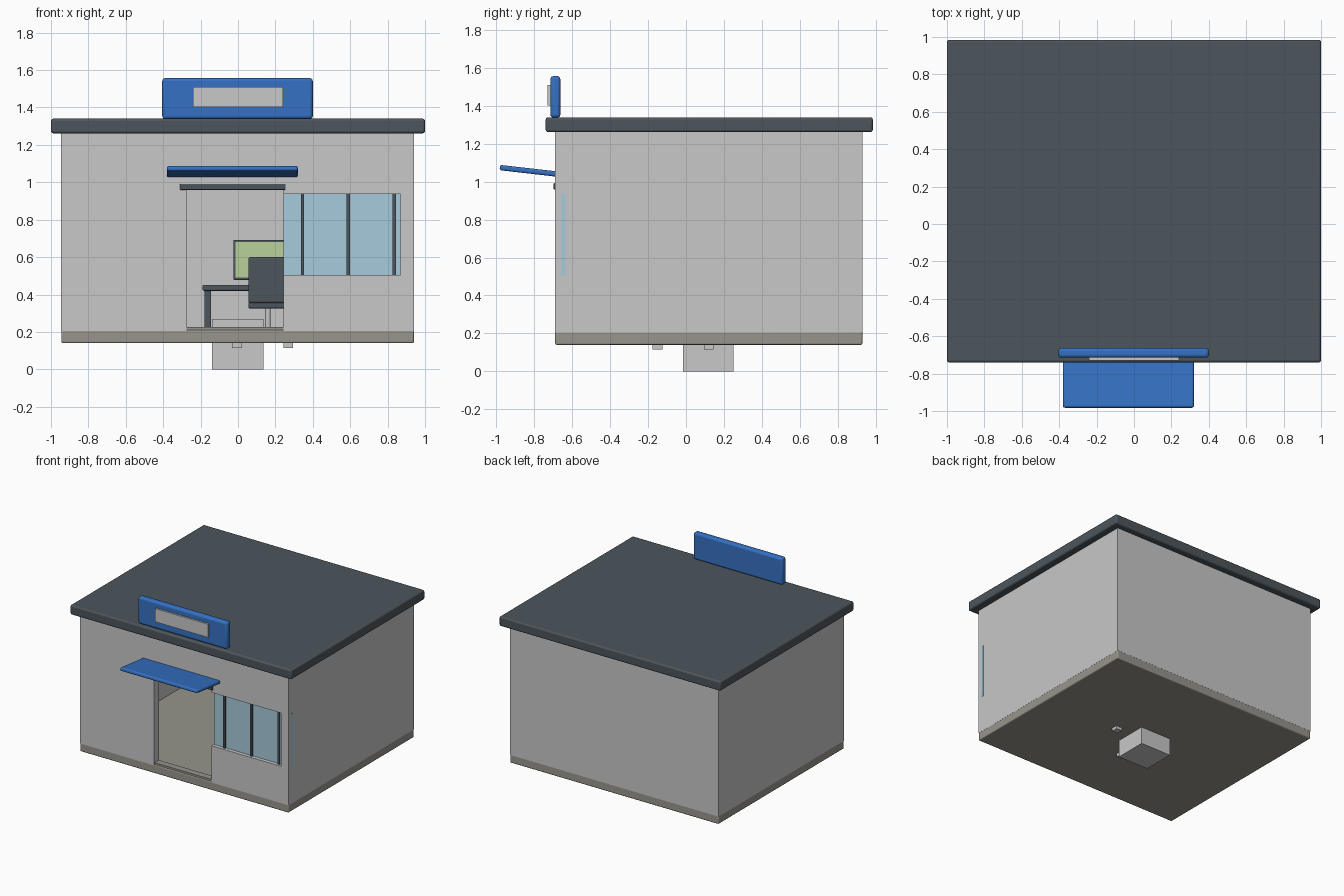
import bpy, math
from mathutils import Matrix

cube = bpy.data.objects.get("Cube")
if cube:
    bpy.data.objects.remove(cube, do_unlink=True)


def material(name, r, g, b):
    m = bpy.data.materials.new(name)
    m.use_nodes = True
    m.diffuse_color = (r, g, b, 1)
    m.node_tree.nodes["Principled BSDF"].inputs["Base Color"].default_value = (r, g, b, 1)
    return m


WALL = material("pale grey wall", 0.58, 0.58, 0.58)
DARK = material("dark slate", 0.075, 0.092, 0.108)
BLUE = material("sign blue", 0.035, 0.165, 0.55)
STONE = material("warm stone", 0.31, 0.30, 0.26)
GLASS = material("pale blue glass", 0.39, 0.60, 0.72)
GREEN = material("screen green", 0.48, 0.64, 0.32)


def box(name, mat, x, y, z, bevel=0.0, tilt=0.0):
    """Box from (min, max) pairs, optionally rounded and tilted about x."""
    bpy.ops.mesh.primitive_cube_add(size=1)
    ob = bpy.context.object
    ob.name = name
    ob.data.transform(Matrix.Diagonal((x[1] - x[0], y[1] - y[0], z[1] - z[0], 1)))
    ob.location = [(a + b) / 2 for a, b in (x, y, z)]
    ob.rotation_euler.x = tilt
    ob.data.materials.append(mat)
    if bevel:
        mod = ob.modifiers.new("rounded edges", 'BEVEL')
        mod.width, mod.segments = bevel, 3
        bpy.ops.object.shade_smooth_by_angle(angle=math.radians(40))
    return ob


# Shell dimensions
L, R, F, B = -0.945, 0.94, -0.69, 0.93
T = 0.06
LOW, TOP = 0.205, 1.27
DOOR_L, DOOR_R, DOOR_TOP = -0.275, 0.243, 0.99
WIN_R, WIN_LOW, WIN_TOP = 0.87, 0.503, 0.938
front = (F, F + T)

# Floor slab and roof
box("floor_slab", STONE, (L, R), (F, B), (0.14, 0.21), 0.008)
box("roof_slab", DARK, (-1, 1), (-0.74, 0.985), (1.262, 1.34), 0.012)

# Walls, with door and window openings left in the front
box("back_wall", WALL, (L, R), (B - T, B), (LOW, TOP))
box("right_wall", WALL, (L, L + T), (F + T, B - T), (LOW, TOP))
box("left_wall", WALL, (R - T, R), (F + T, B - T), (LOW, TOP))
box("front_wall_solid", WALL, (L, DOOR_L), front, (LOW, TOP))
box("front_wall_over_door", WALL, (DOOR_L, DOOR_R), front, (DOOR_TOP, TOP))
box("front_wall_under_window", WALL, (DOOR_R, R), front, (LOW, WIN_LOW))
box("front_wall_over_window", WALL, (DOOR_R, R), front, (WIN_TOP, TOP))
box("front_wall_corner", WALL, (WIN_R, R), front, (WIN_LOW, WIN_TOP))

# Doorway trim
box("door_threshold", STONE, (DOOR_L, DOOR_R), (F + 0.005, F + T), (0.205, 0.225))
box("door_header", DARK, (-0.31, 0.255), (F - 0.008, F + 0.02), (0.96, 0.992), 0.004)

# Window glass runs through the corner, with upright bars
box("window_glass", GLASS, (DOOR_R, R + 0.002), (-0.66, -0.635), (WIN_LOW, WIN_TOP))
for i, x in enumerate((0.345, 0.59, 0.835)):
    box(f"window_bar_{i + 1}", DARK, (x - 0.009, x + 0.009), (-0.672, -0.63),
        (WIN_LOW, WIN_TOP))

# Awning and roof sign
box("awning", BLUE, (-0.38, 0.32), (-0.983, -0.67), (1.043, 1.071), 0.01,
    math.radians(-6.5))
box("sign_board", BLUE, (-0.405, 0.4), (-0.715, -0.663), (1.338, 1.557), 0.016)
box("sign_plate", WALL, (-0.24, 0.24), (-0.73, -0.71), (1.402, 1.51))

# Desk and monitor
box("desk_top", DARK, (-0.19, 0.51), (0.36, 0.72), (0.42, 0.452), 0.008)
for x in (-0.18, 0.465):
    for y in (0.38, 0.665):
        box("desk_leg", DARK, (x, x + 0.035), (y, y + 0.035), (0.21, 0.425))
box("monitor_case", DARK, (-0.025, 0.345), (0.55, 0.59), (0.478, 0.692), 0.006)
box("monitor_screen", GREEN, (-0.013, 0.333), (0.543, 0.56), (0.49, 0.68))
box("monitor_stand", DARK, (0.13, 0.19), (0.56, 0.59), (0.45, 0.485))

# Chair
box("chair_seat", DARK, (0.055, 0.265), (0.1, 0.3), (0.325, 0.36), 0.01)
box("chair_back", DARK, (0.055, 0.265), (0.08, 0.115), (0.355, 0.6), 0.01)
bpy.ops.mesh.primitive_cylinder_add(vertices=16, radius=0.015, depth=0.13,
                                    location=(0.16, 0.2, 0.27))
bpy.context.object.name = "chair_column"
bpy.context.object.data.materials.append(WALL)
bpy.ops.object.shade_smooth_by_angle(angle=math.radians(40))

# Foundation block and small feet below the slab
box("foundation_block", WALL, (-0.14, 0.135), (-0.015, 0.25), (0, 0.27))
for x, y in ((-0.005, -0.15), (0.268, 0.12)):
    box("small_foot", WALL, (x - 0.026, x + 0.026), (y - 0.026, y + 0.026), (0.115, 0.16))
